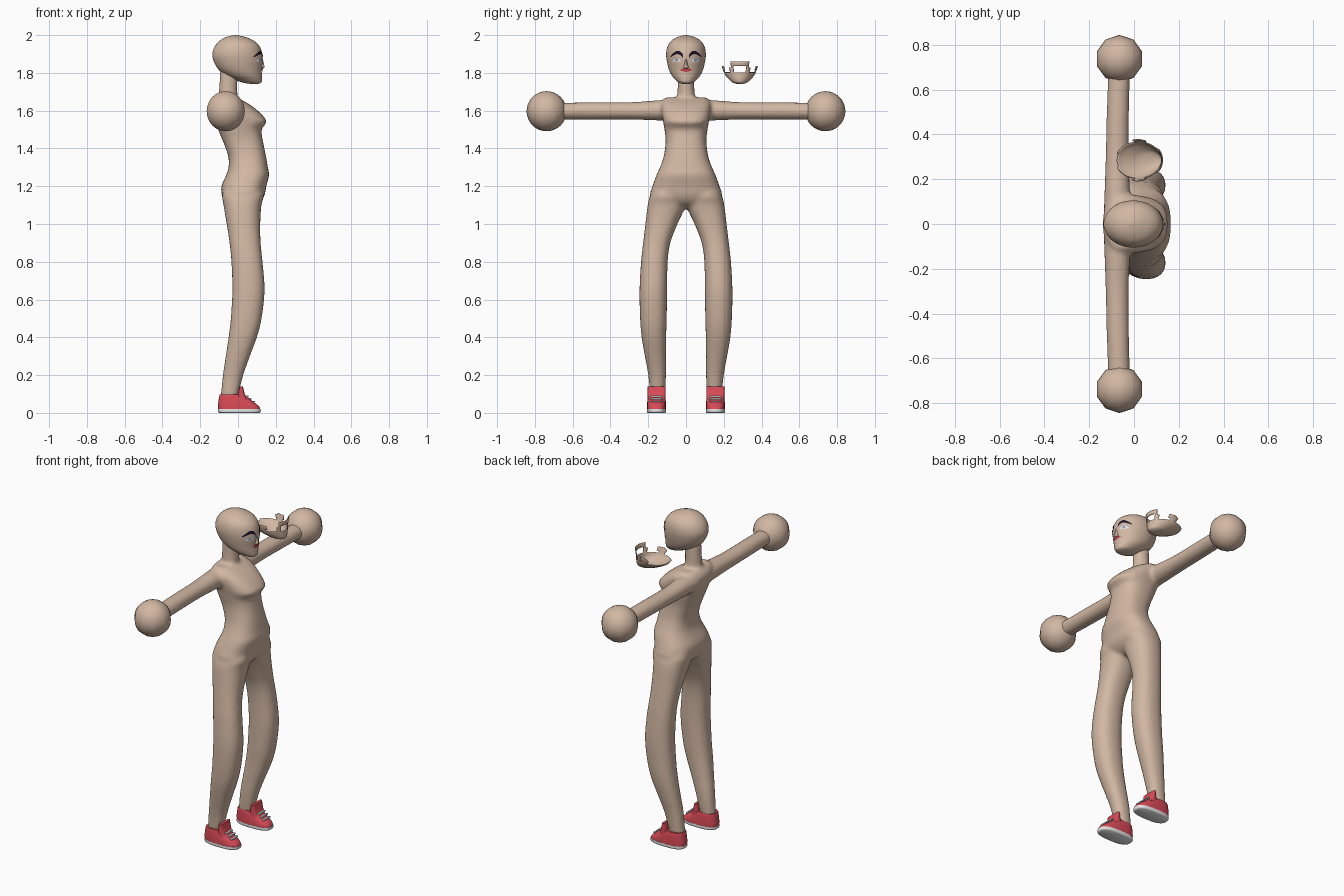
import bpy, bmesh, math
from mathutils import Vector
from mathutils.bvhtree import BVHTree

if "Cube" in bpy.data.objects:
    bpy.data.objects.remove(bpy.data.objects["Cube"])

def material(name, rgb):
    m = bpy.data.materials.new(name)
    m.diffuse_color = (*rgb, 1)
    m.use_nodes = True
    m.node_tree.nodes["Principled BSDF"].inputs["Base Color"].default_value = m.diffuse_color
    return m

SKIN = material("skin", (0.64, 0.475, 0.365))
RED = material("shoe red", (0.70, 0.07, 0.095))
WHITE = material("white", (0.80, 0.80, 0.80))
BLACK = material("brow black", (0.012, 0.006, 0.02))
LIP = material("lip red", (0.50, 0.05, 0.07))
IRIS = material("iris grey", (0.30, 0.31, 0.38))

def finish(bm, name, mat, angle=40):
    me = bpy.data.meshes.new(name)
    bm.to_mesh(me)
    bm.free()
    ob = bpy.data.objects.new(name, me)
    bpy.context.collection.objects.link(ob)
    me.materials.append(mat)
    bpy.ops.object.select_all(action='DESELECT')
    ob.select_set(True)
    bpy.context.view_layer.objects.active = ob
    bpy.ops.object.shade_smooth_by_angle(angle=math.radians(angle))
    return ob

def smooth_rings(rings, sub):
    """Catmull-Rom interpolation between cross-sections."""
    out = []
    for i in range(len(rings) - 1):
        p = [rings[max(0, min(len(rings) - 1, i + k))] for k in (-1, 0, 1, 2)]
        for s in range(sub):
            t = s / sub
            out.append([0.5 * (2 * b + (c - a) * t + (2 * a - 5 * b + 4 * c - d) * t * t
                               + (3 * b - a - 3 * c + d) * t ** 3) for a, b, c, d in zip(*p)])
    return out + [list(rings[-1])]

def loft(bm, rings, n=32, sub=4, power=2.0, place=lambda t, a, b: (a, b, t)):
    """Closed tube through rings (t, a0, a1, b0, b1)."""
    loops = []
    for t, a0, a1, b0, b1 in smooth_rings(rings, sub):
        loop = []
        for k in range(n):
            w = 2 * math.pi * k / n
            c, s = math.cos(w), math.sin(w)
            u = math.copysign(abs(c) ** (2 / power), c)
            v = math.copysign(abs(s) ** (2 / power), s)
            loop.append(bm.verts.new(place(t, (a0 + a1) / 2 + u * (a1 - a0) / 2,
                                           (b0 + b1) / 2 + v * (b1 - b0) / 2)))
        loops.append(loop)
    for p, q in zip(loops, loops[1:]):
        for k in range(n):
            bm.faces.new((p[k], p[(k + 1) % n], q[(k + 1) % n], q[k]))
    bm.faces.new(loops[0])
    bm.faces.new(loops[-1])
    bmesh.ops.recalc_face_normals(bm, faces=bm.faces)

def sym(rings):
    return [(z, x0, x1, -h, h) for z, x0, x1, h in rings]

# Body: torso, neck, legs and arms fused into one skin
body = bmesh.new()
loft(body, sym([(1.08, -.02, .07, .05), (1.11, -.07, .115, .15), (1.15, -.085, .14, .19),
                (1.20, -.088, .15, .178), (1.26, -.062, .165, .156), (1.30, -.05, .158, .138),
                (1.35, -.05, .15, .12), (1.40, -.065, .14, .111), (1.45, -.085, .13, .108),
                (1.50, -.105, .125, .114), (1.535, -.12, .15, .12), (1.555, -.125, .147, .124),
                (1.60, -.138, .105, .13), (1.64, -.135, .05, .13), (1.67, -.11, -.01, .11)]),
     power=2.5)
loft(body, sym([(1.58, -.11, .02, .06), (1.68, -.102, -.002, .046), (1.82, -.095, .0, .043)]))
LEG = [(1.20, -.07, .12, .03, .165), (1.15, -.084, .137, .005, .19), (1.10, -.077, .124, .0, .203),
       (1.00, -.06, .118, .045, .215), (.90, -.045, .12, .083, .227), (.80, -.035, .13, .097, .238),
       (.65, -.03, .141, .10, .246), (.50, -.038, .125, .102, .243), (.40, -.05, .10, .105, .235),
       (.30, -.065, .063, .106, .218), (.20, -.08, .028, .106, .20), (.08, -.092, -.002, .112, .188)]
ARM = [(.05, -.135, -.015, 1.545, 1.66), (.15, -.132, -.018, 1.548, 1.655), (.30, -.127, -.024, 1.553, 1.645),
       (.50, -.122, -.022, 1.553, 1.645), (.70, -.115, -.018, 1.553, 1.64)]
for side in (1, -1):
    loft(body, LEG, power=2.3, place=lambda t, a, b: (a, side * b, t))
    loft(body, ARM, n=24, place=lambda t, a, b: (a, side * t, b))
ob = finish(body, "body", SKIN)
fuse = ob.modifiers.new("fuse", 'REMESH')
fuse.mode, fuse.voxel_size, fuse.use_smooth_shade = 'VOXEL', 0.011, True
relax = ob.modifiers.new("relax", 'SMOOTH')
relax.factor, relax.iterations = 0.5, 4

# Ball hands
for side in (1, -1):
    bm = bmesh.new()
    bmesh.ops.create_uvsphere(bm, u_segments=10, v_segments=16, radius=.106)
    bmesh.ops.translate(bm, verts=bm.verts, vec=(-.065, side * .738, 1.597))
    finish(bm, "left_hand" if side > 0 else "right_hand", SKIN, 50)

# Head
HEAD = sym([(1.741, .07, .105, .015), (1.75, .02, .124, .04), (1.77, -.03, .127, .062),
            (1.79, -.07, .126, .078), (1.82, -.105, .126, .091), (1.86, -.128, .13, .101),
            (1.90, -.136, .128, .105), (1.94, -.123, .115, .098), (1.97, -.097, .085, .078),
            (1.99, -.062, .038, .045), (2.0, -.02, -.008, .006)])
head = bmesh.new()
loft(head, HEAD, n=48, sub=5)
tree = BVHTree.FromBMesh(head)
finish(head, "head", SKIN, 60)

# Loose jaw piece beside the head: lower face shell with a mouth opening
def in_jaw(c):
    bowl = c.z < 1.80 and c.x > -.075
    tips = c.z < 1.838 and .0 < c.x < .05
    mouth_frame = c.z < 1.862 and c.x > .07 and abs(c.y) < .052
    hole = c.x > .05 and abs(c.y) < .033 and 1.803 < c.z < 1.838
    return (bowl or tips or mouth_frame) and not hole

jaw = bmesh.new()
loft(jaw, HEAD, n=48, sub=5)
bmesh.ops.delete(jaw, geom=[f for f in jaw.faces if not in_jaw(f.calc_center_median())], context='FACES')
bmesh.ops.translate(jaw, verts=jaw.verts, vec=(0, .285, 0))
shell = finish(jaw, "loose_jaw", SKIN, 60).modifiers.new("shell", 'SOLIDIFY')
shell.thickness = .005

# Nose
nose = bmesh.new()
loft(nose, sym([(1.822, .11, .128, .008), (1.828, .11, .139, .014), (1.84, .11, .139, .010),
                (1.875, .11, .131, .006)]), n=12)
finish(nose, "nose", SKIN)

def plate(name, mat, y0, y1, centre, half, lift=.003, side=1, steps=16):
    """Thin painted strip projected on the face; centre(u), half(u) give its height."""
    bm = bmesh.new()
    grid = []
    for i in range(steps + 1):
        u = i / steps
        y, row = side * (y0 + (y1 - y0) * u), []
        for j in range(5):
            z = centre(u) + half(u) * (j / 2 - 1)
            hit = tree.ray_cast(Vector((1, y, z)), Vector((-1, 0, 0)))[0]
            row.append(bm.verts.new((hit.x + lift, y, z)))
        grid.append(row)
    for p, q in zip(grid, grid[1:]):
        for j in range(4):
            f = bm.faces.new((p[j], q[j], q[j + 1], p[j + 1]))
            f.normal_update()
            if f.normal.x < 0:
                f.normal_flip()
    finish(bm, name, mat)

# Painted face details
def arc(u):
    return math.sqrt(max(0, 1 - (2 * u - 1) ** 2)) + .02

for side, tag in ((1, "left"), (-1, "right")):
    plate(tag + "_eyebrow", BLACK, .016, .082, lambda u: 1.886 + .022 * math.sin(math.pi * u ** .8),
          lambda u: .0095 * (1 - .7 * u ** 3), .004, side)
    plate(tag + "_eye", WHITE, .024, .074, lambda u: 1.868, lambda u: .011 * math.sin(math.pi * u) + .0005, .002, side)
    plate(tag + "_iris", IRIS, .042, .058, lambda u: 1.869, lambda u: .008 * arc(u), .003, side)
    plate(tag + "_eyelid", IRIS, .022, .076, lambda u: 1.868 + .012 * math.sin(math.pi * u),
          lambda u: .0015, .0035, side)
plate("lips", LIP, -.033, .033, lambda u: 1.816, lambda u: .010 * math.sin(math.pi * u) + .0005, .005)

# Shoes
UPPER = [(.018, -.105, .118, .05), (.035, -.107, .112, .05), (.06, -.104, .08, .049),
         (.085, -.10, .048, .047), (.098, -.096, .03, .044)]
SOLE = [(0, -.098, .112, .046), (.006, -.106, .12, .051), (.02, -.106, .12, .051)]
TONGUE = [(.07, -.005, .05, .046), (.10, .0, .036, .047), (.14, .008, .026, .047)]
for side, tag in ((1, "left"), (-1, "right")):
    for part, rings, mat, power in (("shoe_upper", UPPER, RED, 2.8), ("shoe_sole", SOLE, WHITE, 2.8),
                                    ("shoe_tongue", TONGUE, RED, 4)):
        bm = bmesh.new()
        loft(bm, sym(rings), sub=3, power=power)
        bmesh.ops.translate(bm, verts=bm.verts, vec=(0, side * .156, 0))
        finish(bm, tag + "_" + part, mat)
    # Laces across the sloping front
    for k in range(3):
        bm = bmesh.new()
        bmesh.ops.create_cube(bm, size=1)
        bmesh.ops.scale(bm, verts=bm.verts, vec=(.012, .062, .007))
        bmesh.ops.translate(bm, verts=bm.verts, vec=(.083 - .017 * k, side * .156, .060 + .014 * k))
        finish(bm, f"{tag}_lace_{k + 1}", WHITE)
